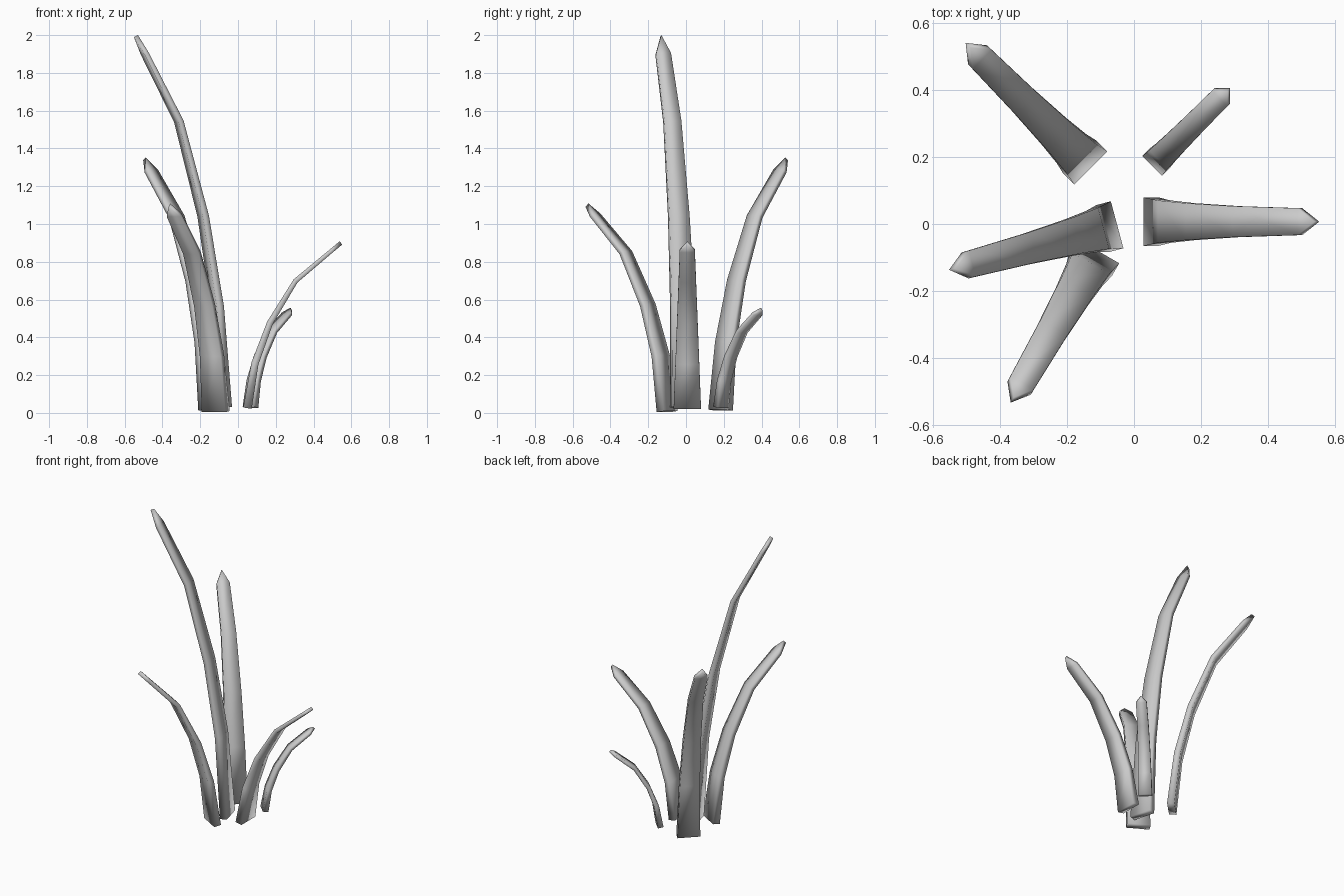
import bpy, bmesh, math
from mathutils import Vector

if "Cube" in bpy.data.objects:
    bpy.data.objects.remove(bpy.data.objects["Cube"])

# Shared bend: (fraction of reach, fraction of height)
BEND = [(0, 0), (0.08, 0.27), (0.24, 0.515), (0.515, 0.77), (0.905, 0.95), (1, 1)]


def make_blade(name, x, y, angle, reach, z0, top, w0, w1, t0, t1):
    a = math.radians(angle)
    out = Vector((math.cos(a), math.sin(a), 0))
    side = Vector((-math.sin(a), math.cos(a), 0))
    up = Vector((0, 0, 1))
    base = Vector((x, y, z0))
    pts = [base + out * r * reach + up * h * (top - z0) for r, h in BEND]
    # keep the shoulder on the straight last segment
    pts[4] = pts[3].lerp(pts[5], 0.79)
    bm = bmesh.new()
    rings = []
    for i, p in enumerate(pts):
        d1 = (pts[min(i + 1, 5)] - pts[min(i, 4)]).normalized()
        d0 = (pts[max(i, 1)] - pts[max(i - 1, 0)]).normalized()
        tangent = (d0 + d1).normalized()
        normal = tangent.cross(side)
        f = min((p.z - z0) / (pts[4].z - z0), 1)
        w = (w0 + (w1 - w0) * f) / 2
        t = (t0 + (t1 - t0) * f) / 2
        if i < 5:
            rings.append([bm.verts.new(p + side * w * s + normal * t * n)
                          for s, n in ((-1, -1), (1, -1), (1, 1), (-1, 1))])
        else:
            lo, hi = (bm.verts.new(p + normal * t * n) for n in (-1, 1))
    bm.faces.new(rings[0])
    for r, q in zip(rings, rings[1:]):
        for k in range(4):
            bm.faces.new((r[k], r[(k + 1) % 4], q[(k + 1) % 4], q[k]))
    # Pointed tip
    b, c, d, e = rings[-1]
    for f in ((b, c, lo), (c, d, hi, lo), (d, e, hi), (e, b, lo, hi)):
        bm.faces.new(f)
    bmesh.ops.recalc_face_normals(bm, faces=bm.faces)
    for f in bm.faces:
        f.smooth = True
    mesh = bpy.data.meshes.new(name)
    bm.to_mesh(mesh)
    bm.free()
    bpy.context.collection.objects.link(bpy.data.objects.new(name, mesh))


# name, base x, y, heading, reach, base z, tip z, widths, thicknesses
make_blade("tall_blade", -0.072, -0.008, 195, 0.485, 0.03, 1.995, 0.145, 0.08, 0.045, 0.025)
make_blade("back_left_blade", -0.145, 0.183, 135, 0.495, 0.015, 1.345, 0.14, 0.08, 0.045, 0.025)
make_blade("front_left_blade", -0.118, -0.10, 240, 0.49, 0.007, 1.1, 0.145, 0.08, 0.045, 0.025)
make_blade("right_blade", 0.05, 0.007, 0, 0.495, 0.025, 0.9, 0.145, 0.08, 0.045, 0.022)
make_blade("small_back_blade", 0.066, 0.185, 45, 0.305, 0.03, 0.55, 0.083, 0.065, 0.035, 0.018)
